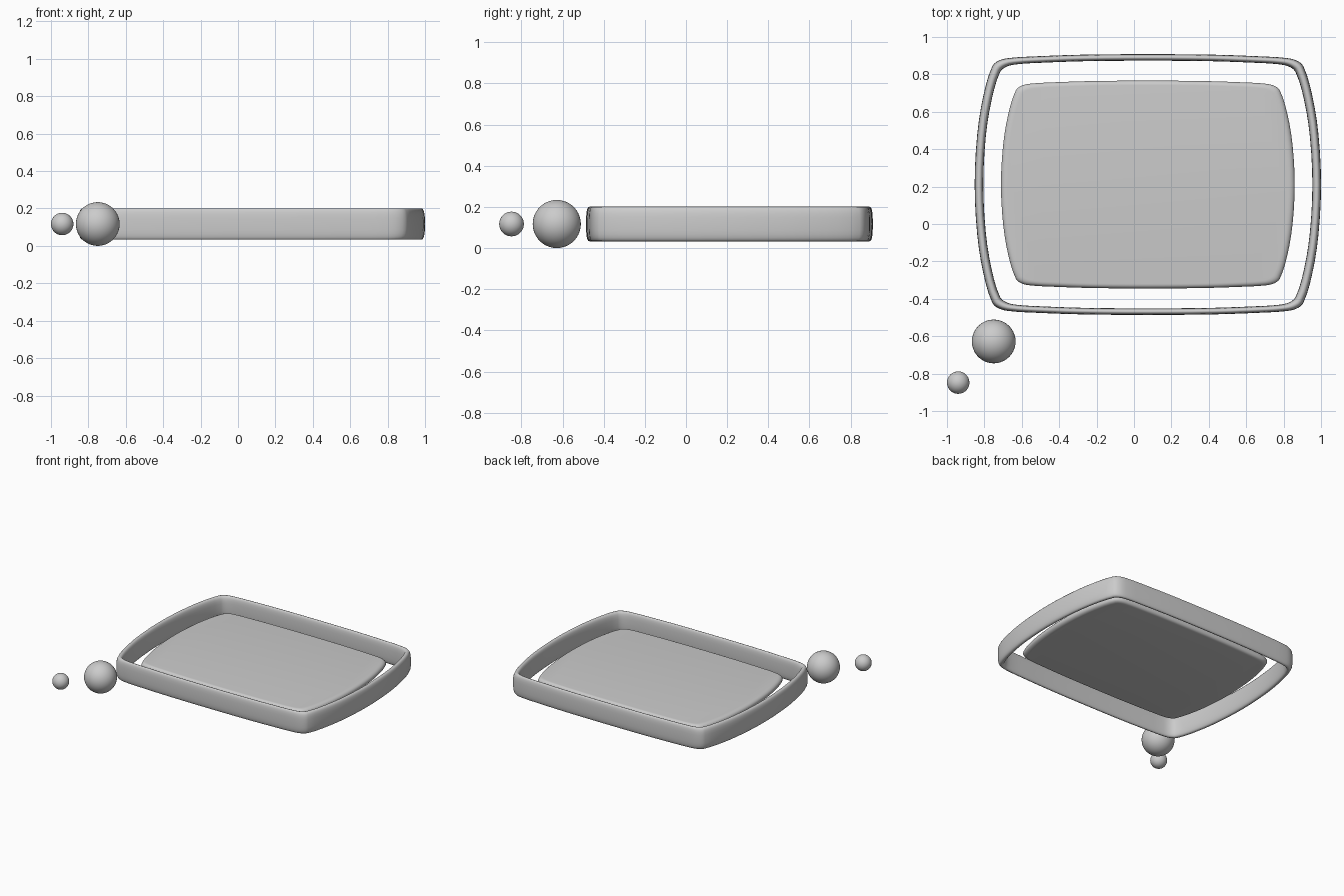
import bpy, bmesh, math
from mathutils import Vector

if "Cube" in bpy.data.objects:
    bpy.data.objects.remove(bpy.data.objects["Cube"])

CX, CY, CZ = 0.074, 0.211, 0.117

# quarter of the bulging rounded-rectangle outline, mirrored into a loop
QUARTER = [(.926, 0), (.912, .27), (.879, .477), (.831, .634), (.789, .666),
           (.725, .678), (.632, .684), (.36, .694), (0, .697)]


def outline(steps=3):
    q = [Vector(p) for p in QUARTER]
    half = q + [Vector((-p.x, p.y)) for p in reversed(q[:-1])]
    ctrl = half + [Vector((p.x, -p.y)) for p in reversed(half[1:-1])]
    n, pts = len(ctrl), []
    for i in range(n):                       # Catmull-Rom with chord-limited tangents
        a, b, c, d = (ctrl[(i + k) % n] for k in (-1, 0, 1, 2))
        L = (c - b).length
        t0 = (c - a).normalized() * L
        t1 = (d - b).normalized() * L
        for k in range(steps):
            t = k / steps
            pts.append(b * (2*t**3 - 3*t*t + 1) + t0 * (t**3 - 2*t*t + t)
                       + c * (3*t*t - 2*t**3) + t1 * (t**3 - t*t))
    return pts


def loft(name, section, closed):
    """Stack scaled copies of the outline; section = [(scale x, scale y, z)]."""
    bm, pts = bmesh.new(), outline()
    rings = [[bm.verts.new((CX + p.x*sx, CY + p.y*sy, z)) for p in pts]
             for sx, sy, z in section]
    pairs = list(zip(rings, rings[1:]))
    if closed:
        pairs.append((rings[-1], rings[0]))
    else:
        bm.faces.new(rings[0])
        bm.faces.new(rings[-1])
    n = len(pts)
    for r, s in pairs:
        for i in range(n):
            j = (i + 1) % n
            bm.faces.new((r[i], r[j], s[j], s[i]))
    bmesh.ops.recalc_face_normals(bm, faces=bm.faces)
    for f in bm.faces:
        f.smooth = True
    me = bpy.data.meshes.new(name)
    bm.to_mesh(me)
    bm.free()
    bpy.context.collection.objects.link(bpy.data.objects.new(name, me))


def rounded(angle, power):
    """Unit superellipse point."""
    c, s = math.cos(angle), math.sin(angle)
    return (math.copysign(abs(c) ** (2/power), c),
            math.copysign(abs(s) ** (2/power), s))


# upright band around the bubble
band = []
for i in range(24):
    u, v = rounded(2 * math.pi * i / 24, 2.7)
    s = .975 + .025 * u
    band.append((s, s, CZ + .084 * v))
loft("bubble_rim", band, True)

# soft-edged floating panel inside
edge = []
for i in range(13):
    u, v = rounded(-math.pi/2 + math.pi * i / 12, 2.2)
    k = 1 - .045 * (1 - u)
    edge.append((.848 * k, .797 * k, CZ - .001 + .027 * v))
loft("bubble_panel", edge, False)

# trailing bubbles
for name, r, x, y in (("large_trail_bubble", .117, -.75, -.628),
                      ("small_trail_bubble", .06, -.94, -.848)):
    bpy.ops.mesh.primitive_uv_sphere_add(segments=40, ring_count=20, radius=r,
                                         location=(x, y, CZ))
    bpy.context.object.name = name
    bpy.ops.object.shade_smooth()
